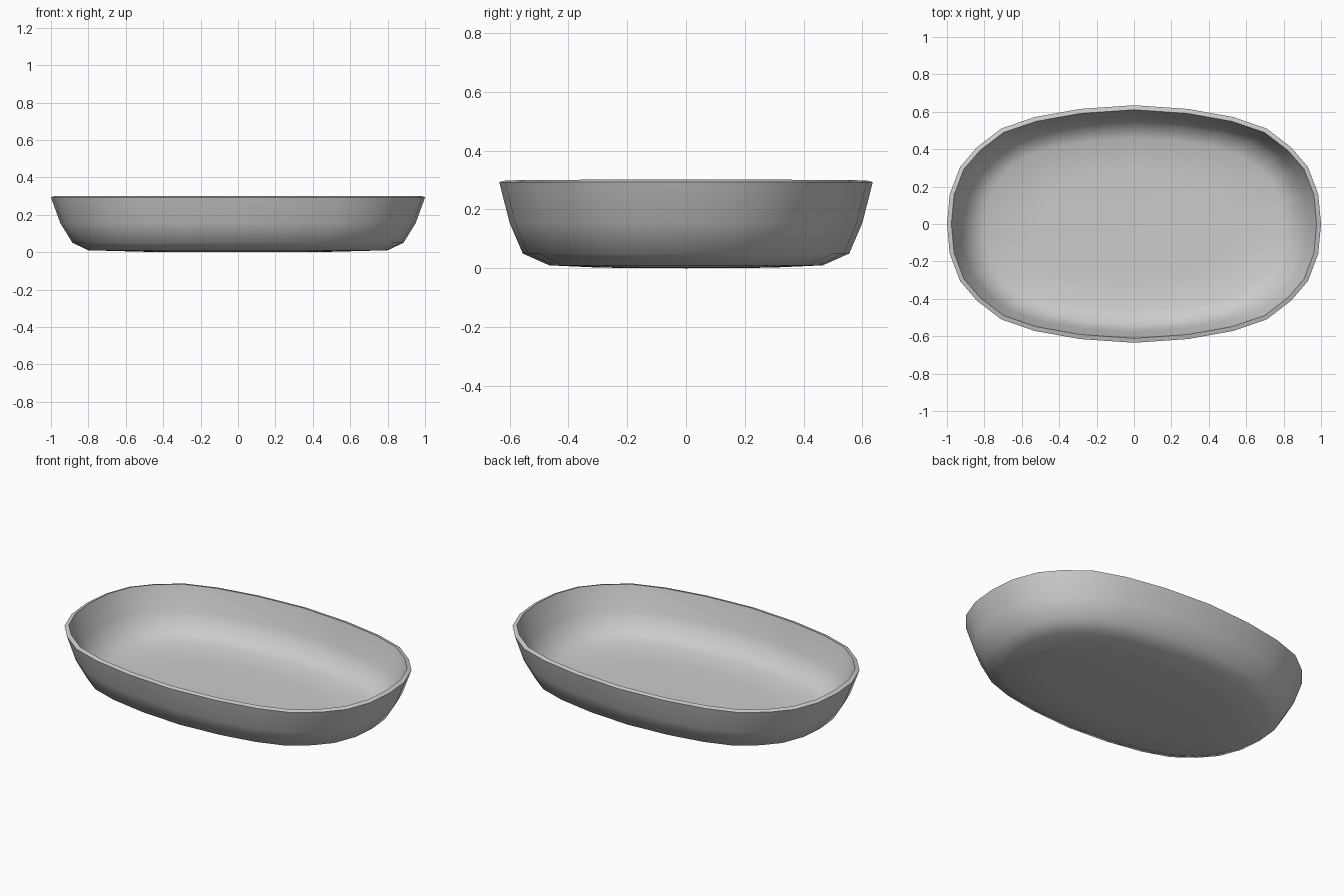
import bpy, bmesh, math

if "Cube" in bpy.data.objects:
    bpy.data.objects.remove(bpy.data.objects["Cube"])

# Rim outline, one quarter (28-sided rounded oval)
quarter = [(1.0, 0.0), (0.985, 0.16), (0.93, 0.305), (0.84, 0.41),
           (0.71, 0.51), (0.53, 0.572), (0.29, 0.615), (0.0, 0.635)]
half = quarter + [(-x, y) for x, y in reversed(quarter[1:-1])]
outline = half + [(-x, -y) for x, y in half]
outline = [p for i, p in enumerate(outline) if p not in outline[:i]]
outline += [(-1.0, 0.0)] if (-1.0, 0.0) not in outline else []
outline.sort(key=lambda p: math.atan2(p[1], p[0]))

# Wall profile: half-length in x, half-width in y, height
profile = [(1.0, 0.635, 0.293), (0.95, 0.60, 0.155), (0.885, 0.555, 0.05),
           (0.80, 0.465, 0.01), (0.50, 0.29, 0.002)]

# Dish shell
bm = bmesh.new()
rings = [[bm.verts.new((x * hx, y * hy / 0.635, z)) for x, y in outline]
         for hx, hy, z in profile]
n = len(outline)
for upper, lower in zip(rings, rings[1:]):
    for i in range(n):
        j = (i + 1) % n
        bm.faces.new((lower[i], lower[j], upper[j], upper[i]))
centre = bm.verts.new((0, 0, 0))
for i in range(n):
    bm.faces.new((centre, rings[-1][(i + 1) % n], rings[-1][i]))
mesh = bpy.data.meshes.new("dish")
bm.to_mesh(mesh)
bm.free()
dish = bpy.data.objects.new("dish", mesh)
bpy.context.collection.objects.link(dish)
bpy.context.view_layer.objects.active = dish
dish.select_set(True)

# Thickness grows inward from the outer skin
solid = dish.modifiers.new("thickness", 'SOLIDIFY')
solid.thickness = 0.025
solid.offset = -1
bpy.ops.object.modifier_apply(modifier=solid.name)
bpy.ops.object.shade_smooth_by_angle(angle=math.radians(60))
